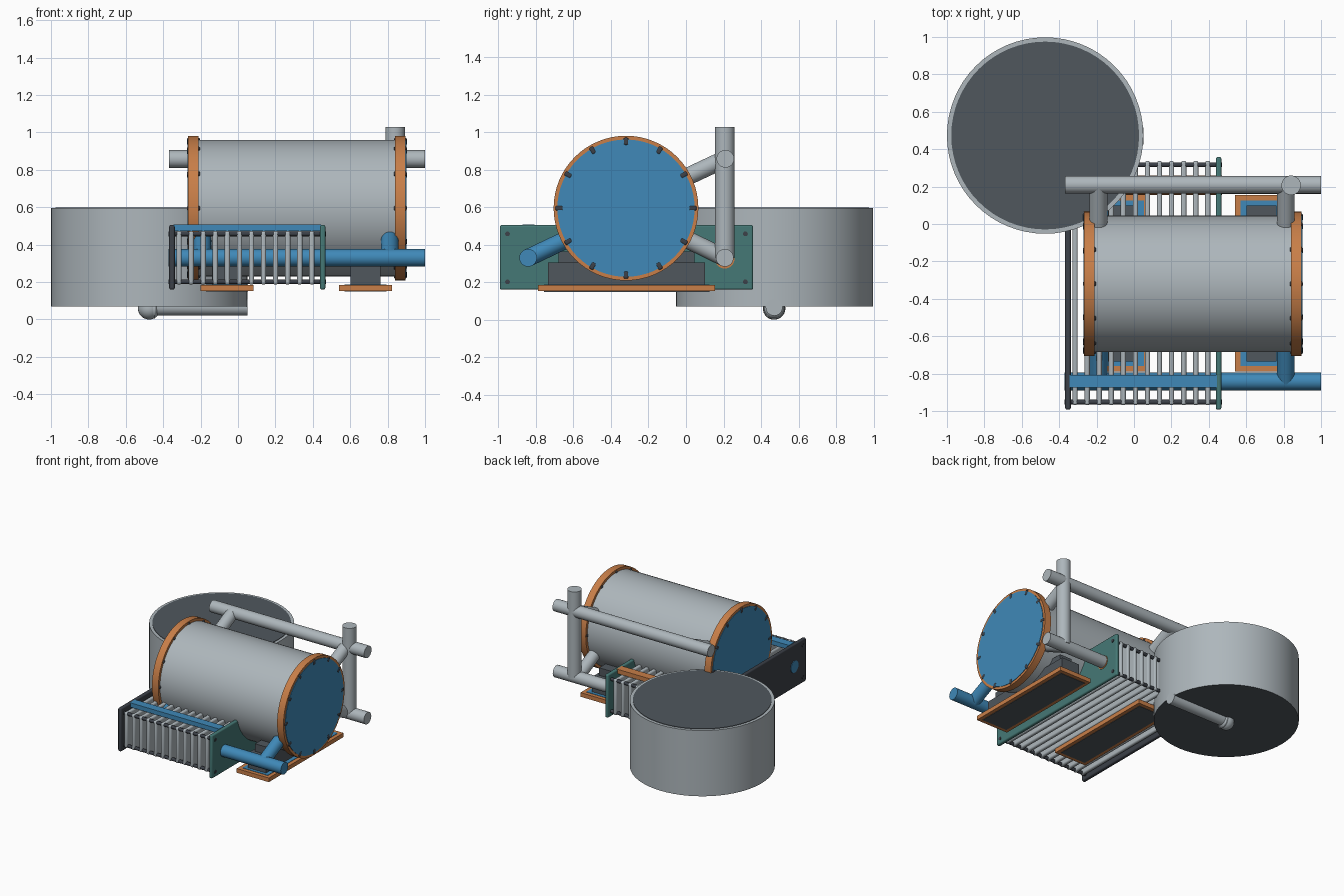
import bpy, bmesh, math
from mathutils import Vector

if "Cube" in bpy.data.objects:
    bpy.data.objects.remove(bpy.data.objects["Cube"])


def material(name, rgb):
    m = bpy.data.materials.new(name)
    m.diffuse_color = (*rgb, 1)
    m.use_nodes = True
    m.node_tree.nodes["Principled BSDF"].inputs["Base Color"].default_value = m.diffuse_color
    return m


STEEL = material("light steel", (0.42, 0.47, 0.50))
DARK = material("dark grey", (0.08, 0.095, 0.11))
BLACK = material("charcoal", (0.045, 0.052, 0.065))
BLUE = material("blue", (0.05, 0.25, 0.48))
ORANGE = material("orange", (0.58, 0.21, 0.065))
GREEN = material("green", (0.06, 0.19, 0.18))


def finish(name, bm, mat, smooth=False, bevel=0.0):
    me = bpy.data.meshes.new(name)
    bm.to_mesh(me)
    bm.free()
    me.materials.append(mat)
    ob = bpy.data.objects.new(name, me)
    bpy.context.collection.objects.link(ob)
    if bevel:
        mod = ob.modifiers.new("rounding", 'BEVEL')
        mod.width, mod.segments = bevel, 3
    if smooth:
        bpy.ops.object.select_all(action='DESELECT')
        ob.select_set(True)
        bpy.context.view_layer.objects.active = ob
        bpy.ops.object.shade_smooth_by_angle(angle=math.radians(35))
    return ob


def pipe(name, a, b, r, mat, n=32):
    a, b = Vector(a), Vector(b)
    bm = bmesh.new()
    bmesh.ops.create_cone(bm, cap_ends=True, segments=n, radius1=r, radius2=r, depth=(b - a).length)
    rot = (b - a).to_track_quat('Z', 'Y').to_matrix()
    bmesh.ops.rotate(bm, verts=bm.verts, matrix=rot)
    bmesh.ops.translate(bm, verts=bm.verts, vec=(a + b) / 2)
    return finish(name, bm, mat, True)


def box(name, lo, hi, mat, bevel=0.0):
    bm = bmesh.new()
    bmesh.ops.create_cube(bm, size=1)
    for v in bm.verts:
        v.co = [l + (c + 0.5) * (h - l) for c, l, h in zip(v.co, lo, hi)]
    return finish(name, bm, mat, bevel > 0, bevel)


def ball(name, c, r, mat):
    bm = bmesh.new()
    bmesh.ops.create_uvsphere(bm, u_segments=24, v_segments=16, radius=r)
    bmesh.ops.translate(bm, verts=bm.verts, vec=c)
    return finish(name, bm, mat, True)


# Round storage tank: wall, dark floor and dark cover
TX, TY = -0.475, 0.473
tank = pipe("tank", (TX, TY, 0.07), (TX, TY, 0.595), 0.525, STEEL, 64)
tank.data.materials.append(DARK)
for p in tank.data.polygons:
    if p.normal.z < -0.9:
        p.material_index = 1
pipe("tank_cover", (TX, TY, 0.59), (TX, TY, 0.599), 0.502, DARK, 64)

# Drain pipe under the tank
pipe("drain_pipe", (-0.475, 0.47, 0.066), (0.05, 0.47, 0.066), 0.045, STEEL)
ball("drain_elbow", (-0.475, 0.47, 0.06), 0.06, STEEL)
pipe("drain_collar", (-0.465, 0.47, 0.06), (-0.445, 0.47, 0.06), 0.056, STEEL)

# Horizontal pressure vessel with flanged, bolted ends
VY, VZ = -0.32, 0.595
pipe("vessel", (-0.24, VY, VZ), (0.87, VY, VZ), 0.365, STEEL, 64)
for x0, out in ((-0.238, -1), (0.868, 1)):
    pipe("end_flange", (x0 - 0.028, VY, VZ), (x0 + 0.028, VY, VZ), 0.386, ORANGE, 64)
    face = x0 + out * 0.028
    pipe("end_cover", (face - out * 0.01, VY, VZ), (face + out * 0.004, VY, VZ), 0.366, BLUE, 64)
    for k in range(12):
        a = k * math.pi / 6
        y, z = VY + 0.356 * math.cos(a), VZ + 0.356 * math.sin(a)
        bolt = box("flange_bolt", (-0.035, -0.02, -0.013), (0.035, 0.02, 0.013), BLACK, 0.008)
        bolt.location = (x0, y, z)
        bolt.rotation_euler.x = a

# Support feet: orange base, inset panels and stepped saddle
for x in (-0.058, 0.682):
    box("foot_plate", (x - 0.142, -0.788, 0.152), (x + 0.142, 0.155, 0.185), ORANGE)
    box("foot_top_panel", (x - 0.112, -0.758, 0.18), (x + 0.112, 0.125, 0.188), BLUE)
    box("foot_bottom_panel", (x - 0.112, -0.758, 0.149), (x + 0.112, 0.125, 0.156), DARK)
    box("saddle", (x - 0.08, -0.735, 0.18), (x + 0.08, 0.1, 0.305), DARK)
    box("saddle_top", (x - 0.055, -0.68, 0.3), (x + 0.055, 0.045, 0.365), DARK)

# Plate heat exchanger: end plates, thin plates, tie rods, guide bars
box("back_plate", (-0.368, -0.993, 0.16), (-0.338, 0.358, 0.505), BLACK, 0.01)
box("front_plate", (0.438, -0.993, 0.16), (0.467, 0.358, 0.505), GREEN, 0.01)
for k in range(12):
    x = -0.315 + 0.0645 * k
    box("exchanger_plate", (x - 0.014, -0.968, 0.187), (x + 0.014, 0.337, 0.472), STEEL, 0.011)
for y in (-0.952, 0.317):
    for z in (0.202, 0.458):
        pipe("tie_rod", (-0.372, y, z), (0.471, y, z), 0.013, BLACK, 12)
box("blue_guide_bar", (-0.345, -0.873, 0.472), (0.445, -0.807, 0.507), BLUE)
box("orange_guide_bar", (-0.345, 0.175, 0.472), (0.445, 0.24, 0.507), ORANGE)

# Blue line through the exchanger with branches into the vessel
pipe("blue_main_pipe", (-0.372, -0.842, 0.33), (1.0, -0.842, 0.33), 0.047, BLUE)
for x in (-0.19, 0.812):
    pipe("blue_branch", (x, -0.842, 0.33), (x, -0.56, 0.465), 0.047, BLUE)

# Return line, upper line, riser and branches
pipe("orange_core_pipe", (-0.365, 0.207, 0.325), (0.47, 0.207, 0.325), 0.052, ORANGE)
pipe("lower_steel_pipe", (0.44, 0.207, 0.33), (1.0, 0.207, 0.33), 0.047, STEEL)
pipe("upper_steel_pipe", (-0.37, 0.21, 0.858), (1.0, 0.21, 0.858), 0.047, STEEL)
pipe("riser_pipe", (0.84, 0.207, 0.33), (0.84, 0.207, 1.028), 0.052, STEEL)
pipe("lower_branch", (0.812, 0.207, 0.33), (0.812, -0.08, 0.47), 0.047, STEEL)
for x in (-0.19, 0.812):
    pipe("upper_branch", (x, 0.21, 0.858), (x, -0.08, 0.722), 0.047, STEEL)
